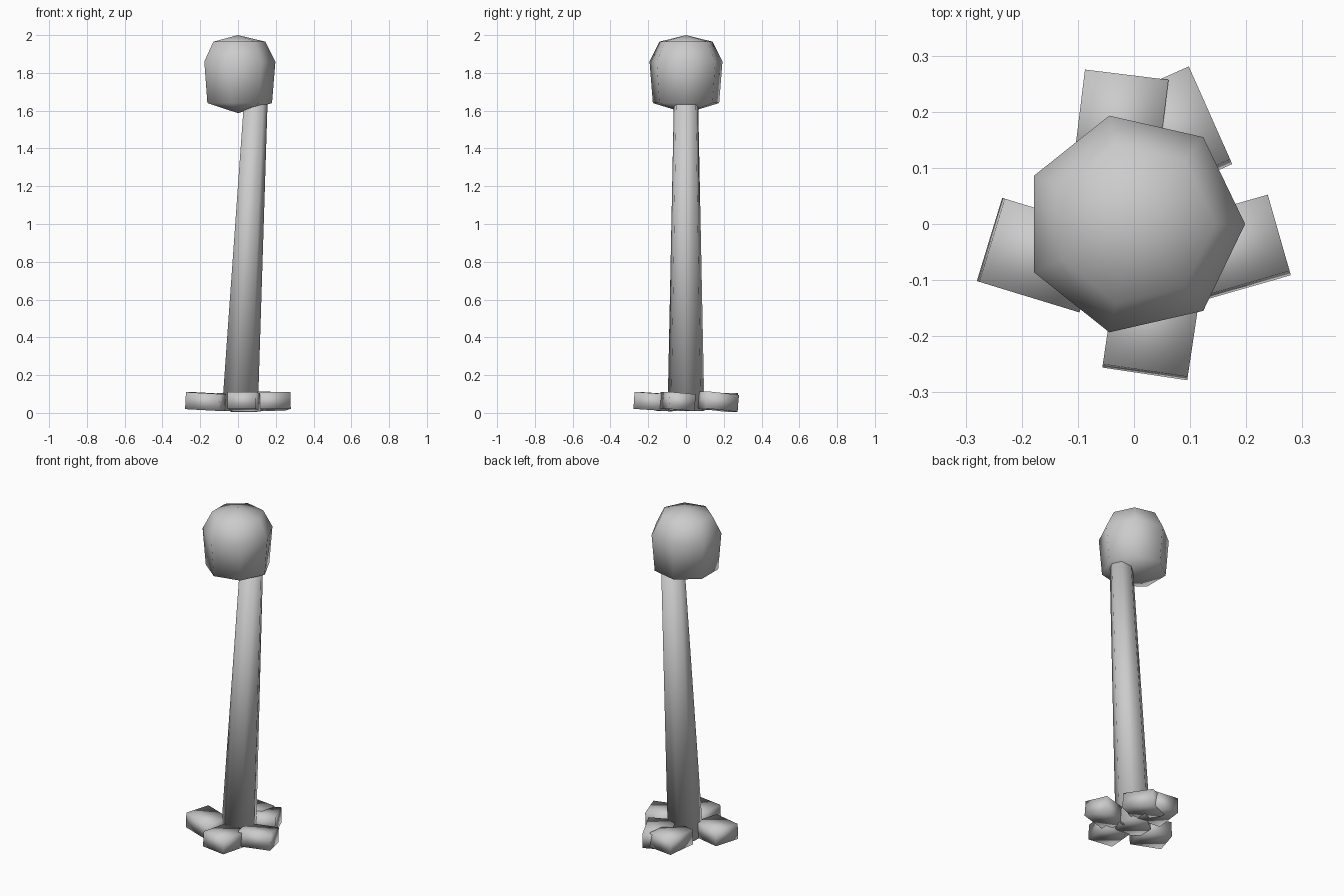
import bpy, bmesh
from math import cos, sin, pi, radians
from mathutils import Matrix, Vector

if "Cube" in bpy.data.objects:
    bpy.data.objects.remove(bpy.data.objects["Cube"], do_unlink=True)

grey = bpy.data.materials.new("plain_grey")
grey.use_nodes = True
grey.diffuse_color = (0.6, 0.6, 0.6, 1)
grey.node_tree.nodes["Principled BSDF"].inputs["Base Color"].default_value = (0.6, 0.6, 0.6, 1)

SIDES = 7


def finish(name, bm):
    bmesh.ops.recalc_face_normals(bm, faces=bm.faces)
    for face in bm.faces:
        face.smooth = True
    mesh = bpy.data.meshes.new(name)
    bm.to_mesh(mesh)
    bm.free()
    mesh.materials.append(grey)
    obj = bpy.data.objects.new(name, mesh)
    bpy.context.collection.objects.link(obj)
    return obj


def ring(bm, x, z, radius):
    return [bm.verts.new((x + radius * cos(2 * pi * i / SIDES),
                          radius * sin(2 * pi * i / SIDES), z)) for i in range(SIDES)]


def lathe(name, rings, low=None, high=None):
    """Bridge rings (x, z, radius); close each end with a flat cap or a point."""
    bm = bmesh.new()
    loops = [ring(bm, *r) for r in rings]
    for a, b in zip(loops, loops[1:]):
        for i in range(SIDES):
            j = (i + 1) % SIDES
            bm.faces.new((a[i], a[j], b[j], b[i]))
    for loop, tip in ((loops[0], low), (loops[-1], high)):
        if tip is None:
            bm.faces.new(loop)
        else:
            point = bm.verts.new((0, 0, tip))
            for i in range(SIDES):
                bm.faces.new((loop[i], loop[(i + 1) % SIDES], point))
    return finish(name, bm)


# Leaning tapered trunk
lathe("trunk", [(0.005, 0.01, 0.1), (0.093, 1.69, 0.065)])

# Faceted crown
lathe("crown", [(0, 1.64, 0.18), (0, 1.86, 0.198), (0, 1.965, 0.145)], 1.587, 2.0)

# Base blocks: place angle, heading, length, width, roll, pitch (degrees)
blocks = {
    "right_side": (-15, 16, 0.187, 0.142, -5, 0),
    "front": (-79, -98.5, 0.187, 0.153, 0, -4),
    "left_side": (198.5, 163, 0.187, 0.155, 0, -3),
    "back": (98, 83, 0.187, 0.15, 0, 0),
    "back_corner": (68, 24, 0.155, 0.182, -6, 0),
}
for name, (place, heading, length, width, roll, pitch) in blocks.items():
    bm = bmesh.new()
    a = radians(place)
    matrix = (Matrix.Translation(Vector((0.175 * cos(a), 0.175 * sin(a), 0.06)))
              @ Matrix.Rotation(radians(heading), 4, "Z")
              @ Matrix.Rotation(radians(pitch), 4, "Y")
              @ Matrix.Rotation(radians(roll), 4, "X")
              @ Matrix.Diagonal((length, width, 0.09, 1)))
    bmesh.ops.create_cube(bm, size=1, matrix=matrix)
    # keep the lowest corner on or above the floor
    lift = max(0, -min(v.co.z for v in bm.verts))
    bmesh.ops.translate(bm, verts=bm.verts, vec=(0, 0, lift))
    finish(name + "_base_block", bm)
